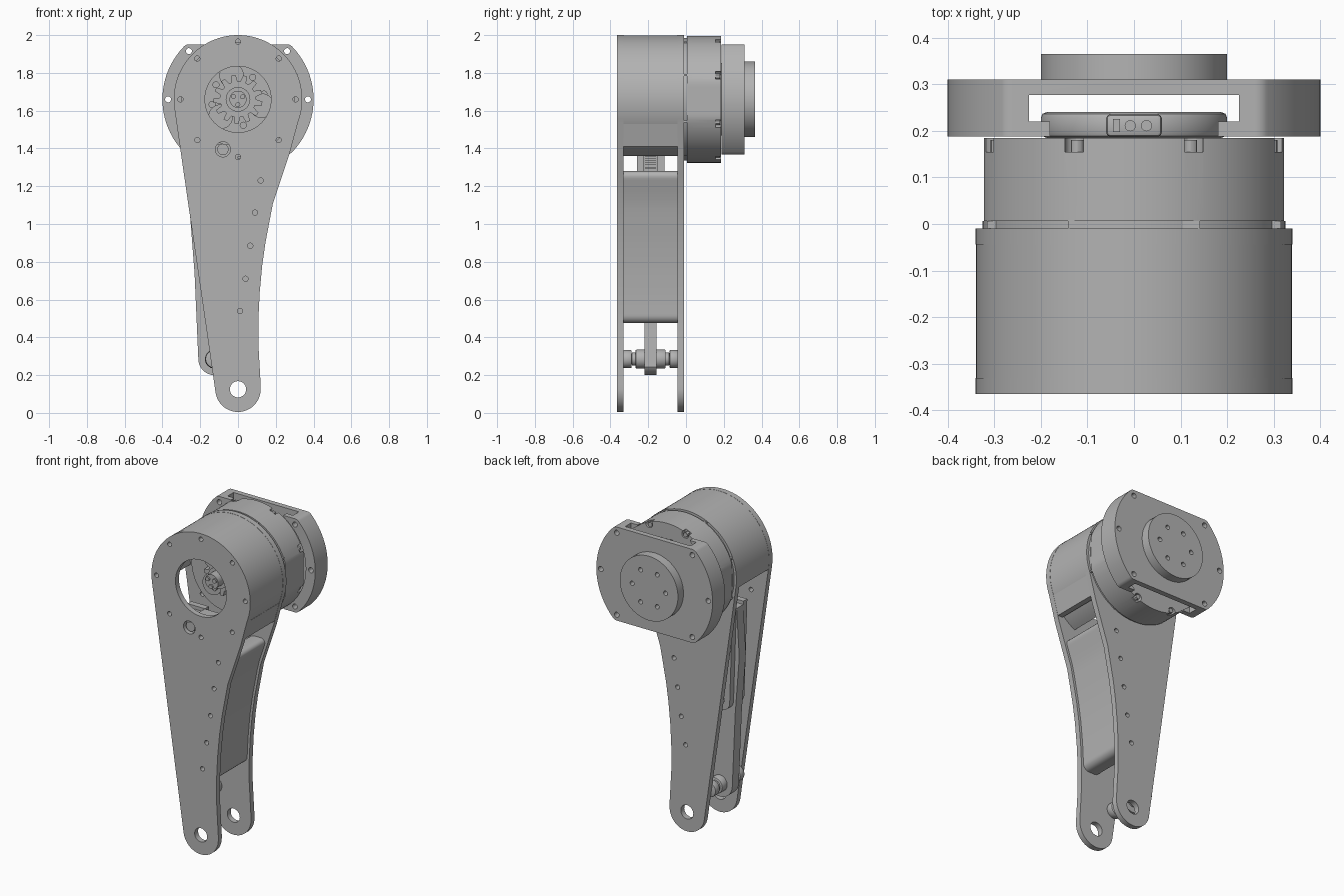
import bpy, bmesh
from math import sin, cos, pi, radians
from mathutils import Vector

if "Cube" in bpy.data.objects:
    bpy.data.objects.remove(bpy.data.objects["Cube"])

metal = bpy.data.materials.new("plain grey metal")
metal.use_nodes = True
GREY = (0.45, 0.45, 0.45, 1)
metal.diffuse_color = GREY
metal.node_tree.nodes["Principled BSDF"].inputs["Base Color"].default_value = GREY

AXIS = 1.66                      # height of the motor axis
FRONT, BACK = -0.365, -0.01      # outer faces of the two side plates
SKIN = 0.034                     # side plate thickness
ROD = (-0.125, 0.285)            # lower joint of the push rod


def arc(cx, cz, r, a0, a1, n=24):
    """Points of an arc in the x-z plane, in degrees."""
    return [(cx + r * cos(radians(a0 + (a1 - a0) * i / n)),
             cz + r * sin(radians(a0 + (a1 - a0) * i / n))) for i in range(n + 1)]


def circle(cx, cz, r, n=48):
    return arc(cx, cz, r, 0, 360, n)[:-1]


def add_prism(bm, outline, y0, y1):
    face = bm.faces.new([bm.verts.new((x, y0, z)) for x, z in outline])
    ext = bmesh.ops.extrude_face_region(bm, geom=[face])
    verts = [v for v in ext["geom"] if isinstance(v, bmesh.types.BMVert)]
    bmesh.ops.translate(bm, verts=verts, vec=(0, y1 - y0, 0))


def prisms(name, parts):
    """One object made of (outline, y0, y1) extrusions."""
    bm = bmesh.new()
    for part in parts:
        add_prism(bm, *part)
    bmesh.ops.recalc_face_normals(bm, faces=bm.faces)
    mesh = bpy.data.meshes.new(name)
    bm.to_mesh(mesh)
    bm.free()
    obj = bpy.data.objects.new(name, mesh)
    obj.data.materials.append(metal)
    bpy.context.collection.objects.link(obj)
    return obj


def activate(obj):
    bpy.ops.object.select_all(action='DESELECT')
    obj.select_set(True)
    bpy.context.view_layer.objects.active = obj


def smooth(obj):
    activate(obj)
    bpy.ops.object.shade_smooth_by_angle(angle=radians(30))
    return obj


def bevel(obj, width, segments=2):
    activate(obj)
    mod = obj.modifiers.new("bevel", 'BEVEL')
    mod.width, mod.segments, mod.limit_method = width, segments, 'ANGLE'
    bpy.ops.object.modifier_apply(modifier=mod.name)
    return smooth(obj)


def boolean(obj, parts, operation='DIFFERENCE'):
    tool = prisms("cutter", parts)
    tool.hide_render = True
    activate(obj)
    mod = obj.modifiers.new("cut", 'BOOLEAN')
    mod.object, mod.operation, mod.solver = tool, operation, 'EXACT'
    bpy.ops.object.modifier_apply(modifier=mod.name)
    bpy.data.objects.remove(tool)
    return smooth(obj)


def box(x0, x1, z0, z1):
    return [(x0, z0), (x1, z0), (x1, z1), (x0, z1)]


def gear(cx, cz, r, depth, teeth):
    pts = []
    for i in range(teeth):
        for k, rad in ((0, r - depth), (0.3, r - depth), (0.45, r), (0.8, r)):
            a = 2 * pi * (i + k) / teeth
            pts.append((cx + rad * cos(a), cz + rad * sin(a)))
    return pts


def ring_points(r, n, start=0):
    return [(r * cos(2 * pi * i / n + start), AXIS + r * sin(2 * pi * i / n + start))
            for i in range(n)]


def edge_x(z):
    """Concave +x edge of the leg, interpolated by height."""
    for (x0, z0), (x1, z1) in zip(EDGE, EDGE[1:]):
        if z0 <= z <= z1:
            return x0 + (x1 - x0) * (z - z0) / (z1 - z0)


# Side plates: round head, concave rear edge, straight front edge, round foot
EDGE = [(0.12, 0.15), (0.108, 0.36), (0.108, 0.5), (0.115, 0.64), (0.128, 0.78),
        (0.145, 0.9), (0.185, 1.11), (0.235, 1.26), (0.275, 1.38), (0.318, 1.54)]
outline = EDGE + arc(0, AXIS, 0.34, -18, 188, 64) + arc(0, 0.125, 0.12, 188, 360, 32)
screws = [(0.12, 1.23), (0.09, 1.06), (0.065, 0.885), (0.04, 0.71), (0.01, 0.54)]
small = [circle(x, z, 0.014, 16) for x, z in ring_points(0.305, 8) + screws]
foot_hole = circle(0, 0.125, 0.043, 32)
port = circle(-0.08, 1.395, 0.04, 32)
for name, y, holes in (("front_plate", FRONT, [circle(0, AXIS, 0.175, 64), port]),
                       ("back_plate", BACK - SKIN, [])):
    plate = prisms(name, [(outline, y, y + SKIN)])
    boolean(plate, [(h, y - 0.01, y + SKIN + 0.01) for h in small + holes + [foot_hole]])
INNER = (FRONT + SKIN, BACK - SKIN)
smooth(prisms("port_screw", [(circle(-0.08, 1.395, 0.03, 24), FRONT + 0.012, INNER[0] + 0.02)]))

# Drum shell, open low on the front-edge side
shell = arc(0, AXIS, 0.339, -62, 190, 72) + arc(0, AXIS, 0.3, 190, -62, 72)
smooth(prisms("drum_shell", [(shell, *INNER)]))
lip = [(edge_x(z) - 0.001, z) for z in (1.41, 1.46, 1.5, 1.53)] + \
      [(edge_x(z) - 0.035, z) for z in (1.53, 1.5, 1.46, 1.41)]
smooth(prisms("drum_lip", [(lip, *INNER)]))

# Drive gears and stepped shaft inside the drum
planets = [(0.13 * cos(a), AXIS + 0.13 * sin(a)) for a in (radians(225), radians(345), radians(105))]
hub = prisms("gear_carrier", [(circle(0, AXIS, 0.25, 64), -0.1, INNER[1])])
boolean(hub, [(circle(x, z, 0.016, 16), -0.2, -0.07) for x, z in ring_points(0.14, 8, 0.2)])
prisms("sun_gear", [(gear(0, AXIS, 0.13, 0.035, 13), -0.15, -0.1)])
smooth(prisms("planet_caps", [(circle(x, z, 0.065, 32), -0.125, -0.1) for x, z in planets]))
smooth(prisms("drive_shaft", [(circle(0, AXIS, 0.065, 32), -0.2, -0.15),
                              (circle(0, AXIS, 0.045, 32), -0.26, -0.2)]))
smooth(prisms("shaft_bolts", [(circle(x, z, 0.013, 12), -0.27, -0.26)
                              for x, z in ring_points(0.028, 3, 0.5)]))

# Curved spacer between the plates along the concave edge
heights = [0.475 + 0.805 * i / 16 for i in range(17)]
spacer = [(edge_x(z) - 0.015, z) for z in heights] + \
         [(edge_x(z) - 0.135, z) for z in reversed(heights)]
spacer_obj = prisms("spacer_cover", [(spacer, *INNER)])
activate(spacer_obj)
corners = spacer_obj.modifiers.new("round", 'BEVEL')
corners.width, corners.segments = 0.04, 5
corners.limit_method, corners.angle_limit = 'ANGLE', radians(60)
weight = spacer_obj.data.attributes.new("bevel_weight_edge", 'FLOAT', 'EDGE')
for e in spacer_obj.data.edges:      # round only the outer end corners
    a, b = (spacer_obj.data.vertices[i].co for i in e.vertices)
    ends = abs(a.z - b.z) < 1e-4 and abs(a.x - b.x) < 1e-4 and a.z in (min(v.co.z for v in spacer_obj.data.vertices), max(v.co.z for v in spacer_obj.data.vertices))
    weight.data[e.index].value = 1.0 if ends else 0.0
corners.limit_method = 'WEIGHT'
bpy.ops.object.modifier_apply(modifier="round")
smooth(spacer_obj)

# Push rod with its clevis straps and toothed block
rod = arc(*ROD, 0.085, 180, 330, 20) + [(-0.075, 0.6), (-0.1, 1.4), (-0.24, 1.4),
                                        (-0.258, 1.1), (-0.23, 0.74)]
push_rod = prisms("push_rod", [(rod, -0.22, -0.155)])
strap = arc(-0.165, 0.82, 0.055, 180, 360, 16) + [(-0.12, 1.42), (-0.24, 1.42)]
straps = prisms("clevis_straps", [(strap, -0.26, -0.222), (strap, -0.153, -0.115)])
boolean(straps, [(circle(-0.17, z, 0.016, 16), -0.3, -0.08) for z in (0.83, 0.93, 1.03)])
boolean(push_rod, [(circle(-0.17, z, 0.03, 16), -0.3, -0.08) for z in (0.93, 1.03)])
prisms("toothed_block", [(box(-0.12, 0.0, 1.26, 1.42), -0.22, -0.155)] +
       [(box(-0.01, 0.02, z, z + 0.011), -0.22, -0.155)
        for z in [1.27 + 0.022 * i for i in range(7)]])

# Rod end pin: stacked rings mirrored about the rod centre
rings = [(0.05, 0.0, 0.08), (0.035, 0.07, 0.1), (0.028, 0.09, 0.11), (0.048, 0.1, 0.144)]
mid = sum(INNER) / 2
bevel(prisms("joint_pin", [(circle(*ROD, r, 32), mid + s * a, mid + s * b)
                           for r, a, b in rings for s in (-1, 1)]), 0.006)

# Motor housing: disc with flattened sides and bolt pockets
housing = [(max(-0.322, min(0.322, x)), z) for x, z in circle(0, AXIS, 0.336, 96)]
motor = smooth(prisms("motor_housing", [(housing, 0.006, 0.185)]))
pockets = ring_points(0.325, 8, pi / 8)
boolean(motor, [(circle(x, z, 0.024, 16), 0.155, 0.2) for x, z in pockets])
smooth(prisms("housing_bolts", [(circle(x, z, 0.014, 12), 0.15, 0.18)
                                for x, z in ring_points(0.318, 8, pi / 8)]))
smooth(prisms("housing_seat", [(circle(0, AXIS, 0.325, 96), BACK, 0.006)]))
prisms("seat_tabs", [([(x - 0.018, z), (x + 0.018, z), (x + 0.018, z + 0.01), (x - 0.018, z + 0.01)],
                      BACK, 0.006) for x, z in ring_points(0.322, 8, pi / 8)])
bevel(prisms("motor_cap", [(circle(0, AXIS, 0.2, 64), 0.185, 0.24)]), 0.012)

# Cable connector on top of the cap
socket = prisms("cable_socket", [(box(-0.06, 0.06, 1.8, 1.9), 0.187, 0.236)])
bevel(socket, 0.01)
socket_pins = prisms("socket_pins", [(circle(x, 0, 0.012, 16), 0, 0.01) for x in (-0.008, 0.027)] +
                     [(box(-0.045, -0.03, -0.014, 0.014), 0, 0.01)])
socket_pins.rotation_euler.x = pi / 2
socket_pins.location = (0, 0.211, 1.898)

# Output flange: rounded ears, straight top and bottom, side walls
ear = 0.255
quarter = arc(0, 0, 0.4, 0, 44, 20) + arc(0.26, ear, 0.036, 50, 90, 6)
half = quarter + [(-x, z) for x, z in reversed(quarter)]
flange_line = [(x, AXIS + z) for x, z in half + [(-x, -z) for x, z in half[1:-1]]]
flange_holes = [(sx * 0.26, AXIS + sz * ear) for sx in (-1, 1) for sz in (-1, 1)] + \
               [(-0.37, AXIS), (0.37, AXIS)]
flange = smooth(prisms("output_flange", [(flange_line, 0.188, 0.31)]))
boolean(flange, [(circle(0, AXIS, 0.335, 96), 0.1, 0.277)])
boolean(flange, [(box(-0.225, 0.225, 1.2, 2.1), 0.22, 0.277)])
boolean(flange, [(box(-0.18, 0.18, 1.2, 2.1), 0.1, 0.23)])
boolean(flange, [(circle(x, z, 0.016, 20), 0.1, 0.4) for x, z in flange_holes])
boss = prisms("output_boss", [(circle(0, AXIS, 0.2, 64), 0.31, 0.365)])
boolean(boss, [(circle(x, z, 0.014, 16), 0.335, 0.4) for x, z in ring_points(0.115, 6)])
